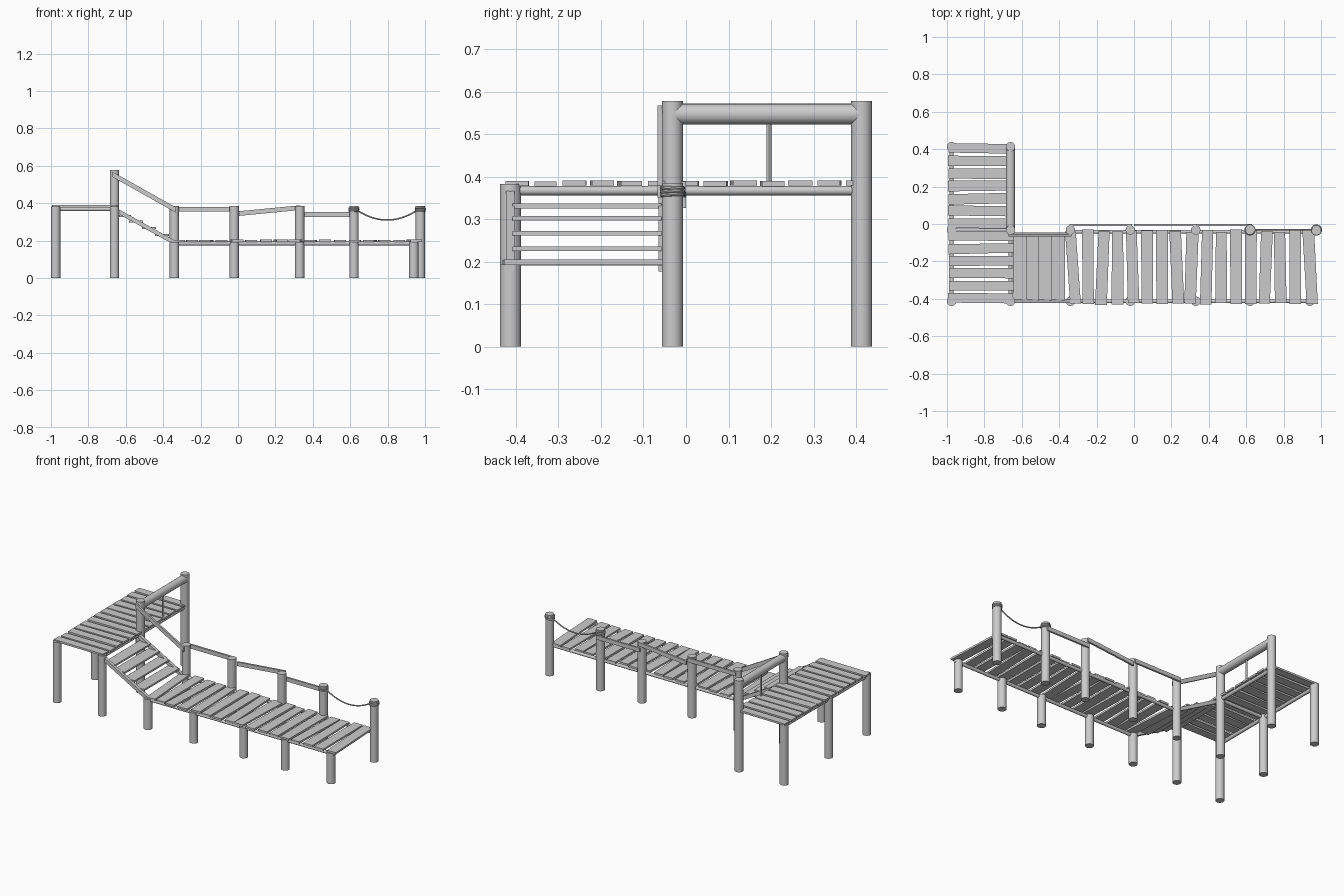
import bpy, bmesh, math, random
from mathutils import Vector

if "Cube" in bpy.data.objects:
    bpy.data.objects.remove(bpy.data.objects["Cube"])
random.seed(4)

R = 0.025            # post radius
FY, MY, BY = -0.413, -0.032, 0.413   # front, middle and back post rows


def mesh_object(name, bm):
    bmesh.ops.recalc_face_normals(bm, faces=bm.faces)
    me = bpy.data.meshes.new(name)
    bm.to_mesh(me)
    bm.free()
    ob = bpy.data.objects.new(name, me)
    bpy.context.collection.objects.link(ob)
    return ob


def pole(name, a, b, r, sides=24):
    a, b = Vector(a), Vector(b)
    d = b - a
    bpy.ops.mesh.primitive_cylinder_add(vertices=sides, radius=r, depth=d.length, location=(a + b) / 2)
    ob = bpy.context.object
    ob.name = name
    ob.rotation_euler = d.to_track_quat('Z', 'Y').to_euler()
    bpy.ops.object.shade_smooth_by_angle()
    return ob


def prism(name, pts, offset):
    """Extrude a flat outline along an offset."""
    bm = bmesh.new()
    f = bm.faces.new([bm.verts.new(p) for p in pts])
    ext = bmesh.ops.extrude_face_region(bm, geom=[f])
    vs = [v for v in ext['geom'] if isinstance(v, bmesh.types.BMVert)]
    bmesh.ops.translate(bm, verts=vs, vec=offset)
    return mesh_object(name, bm)


def side_board(name, x0, z0, x1, z1, h, y, t):
    """Board running in the xz plane."""
    pts = [(x0, y - t / 2, z0 - h / 2), (x1, y - t / 2, z1 - h / 2),
           (x1, y - t / 2, z1 + h / 2), (x0, y - t / 2, z0 + h / 2)]
    return prism(name, pts, (0, t, 0))


# posts
for x in (-0.34, -0.02, 0.33, 0.62, 0.975):
    pole("walkway_rail_post", (x, MY, 0), (x, MY, 0.385), R)
for x in (-0.34, -0.02, 0.33, 0.62, 0.94):
    pole("walkway_front_post", (x, FY, 0), (x, FY, 0.193), R)
for y in (FY, MY, BY):
    pole("platform_outer_post", (-0.975, y, 0), (-0.975, y, 0.383), R)
pole("platform_front_post", (-0.66, FY, 0), (-0.66, FY, 0.383), R)
for y in (MY, BY):
    pole("platform_tall_post", (-0.66, y, 0), (-0.66, y, 0.578), R)

# bearers under both decks
for x in (-0.975, -0.66):
    pole("platform_bearer", (x, FY, 0.367), (x, BY, 0.367), 0.011, 16)
pole("platform_cross_bearer", (-0.975, MY, 0.368), (-0.66, MY, 0.368), 0.011, 16)
for y in (FY, MY - 0.01):
    pole("walkway_bearer", (-0.34, y, 0.184), (0.965, y, 0.184), 0.010, 16)

# platform planks, slightly wedge shaped
for i in range(13):
    y = 0.404 - i * 0.0668
    w = [random.uniform(0.024, 0.030) for _ in range(4)]
    s = random.uniform(-0.004, 0.004)
    xl, xr = -0.995 + random.uniform(0, .006), -0.64 - random.uniform(0, .006)
    z = 0.378 + random.uniform(-.001, .001)
    prism("platform_plank", [(xl, y - w[0] - s, z), (xr, y - w[1] + s, z),
                             (xr, y + w[2] + s, z), (xl, y + w[3] - s, z)], (0, 0, 0.012))

# walkway planks with individual slants
slants = [5, 1, -3, 0, 2, 0, 0, 3, -2, -2, 0, 0, 0, -3, 1, 0, 4]
for i, s in enumerate(slants):
    x = -0.326 + i * 1.267 / 16
    s *= 0.0027
    w = [random.uniform(0.028, 0.033) for _ in range(4)]
    yf, yb = -0.427 + random.uniform(-.006, .006), -0.035 + random.uniform(-.008, .008)
    z = 0.192 + random.uniform(-.001, .001)
    prism("walkway_plank", [(x + s - w[0], yf, z), (x + s + w[1], yf, z),
                            (x - s + w[2], yb, z), (x - s - w[3], yb, z)], (0, 0, 0.012))

# stairs
for y in (FY, -0.055):
    side_board("stair_stringer", -0.655, 0.364, -0.34, 0.189, 0.025, y, 0.02)
for x, z in ((-0.573, 0.331), (-0.507, 0.302), (-0.438, 0.267), (-0.37, 0.23)):
    side_board("stair_tread", x - 0.075, z, x, z, 0.011, -0.233, 0.35)

# railings
side_board("stair_handrail", -0.67, 0.553, -0.335, 0.365, 0.028, -0.061, 0.012)
for x0, z0, x1, z1 in ((-0.345, 0.367, -0.01, 0.367), (0.0, 0.344, 0.335, 0.376), (0.325, 0.339, 0.63, 0.339)):
    side_board("walkway_handrail", x0, z0, x1, z1, 0.025, -0.006, 0.012)
pole("platform_top_rail", (-0.66, MY, 0.547), (-0.66, BY, 0.547), 0.0245)
pole("platform_baluster", (-0.66, 0.195, 0.385), (-0.66, 0.195, 0.567), 0.006, 12)

# sagging rope and its wraps
cu = bpy.data.curves.new("rope", 'CURVE')
cu.dimensions = '3D'
cu.bevel_depth = 0.004
cu.bevel_resolution = 2
sp = cu.splines.new('POLY')
n = 20
sp.points.add(n)
for i in range(n + 1):
    t = i / n * 2 - 1
    sp.points[i].co = (0.7975 + t * 0.165, MY, 0.31 + 0.055 * t * t, 1)
bpy.context.collection.objects.link(bpy.data.objects.new("rope", cu))
for x in (0.62, 0.975):
    for k in range(3):
        bpy.ops.mesh.primitive_torus_add(major_segments=28, minor_segments=8, major_radius=0.0255,
                                         minor_radius=0.0042, location=(x, MY, 0.357 + k * 0.008),
                                         rotation=(random.uniform(-.06, .06), random.uniform(-.06, .06), 0))
        bpy.context.object.name = "rope_wrap"
        bpy.ops.object.shade_smooth_by_angle()
